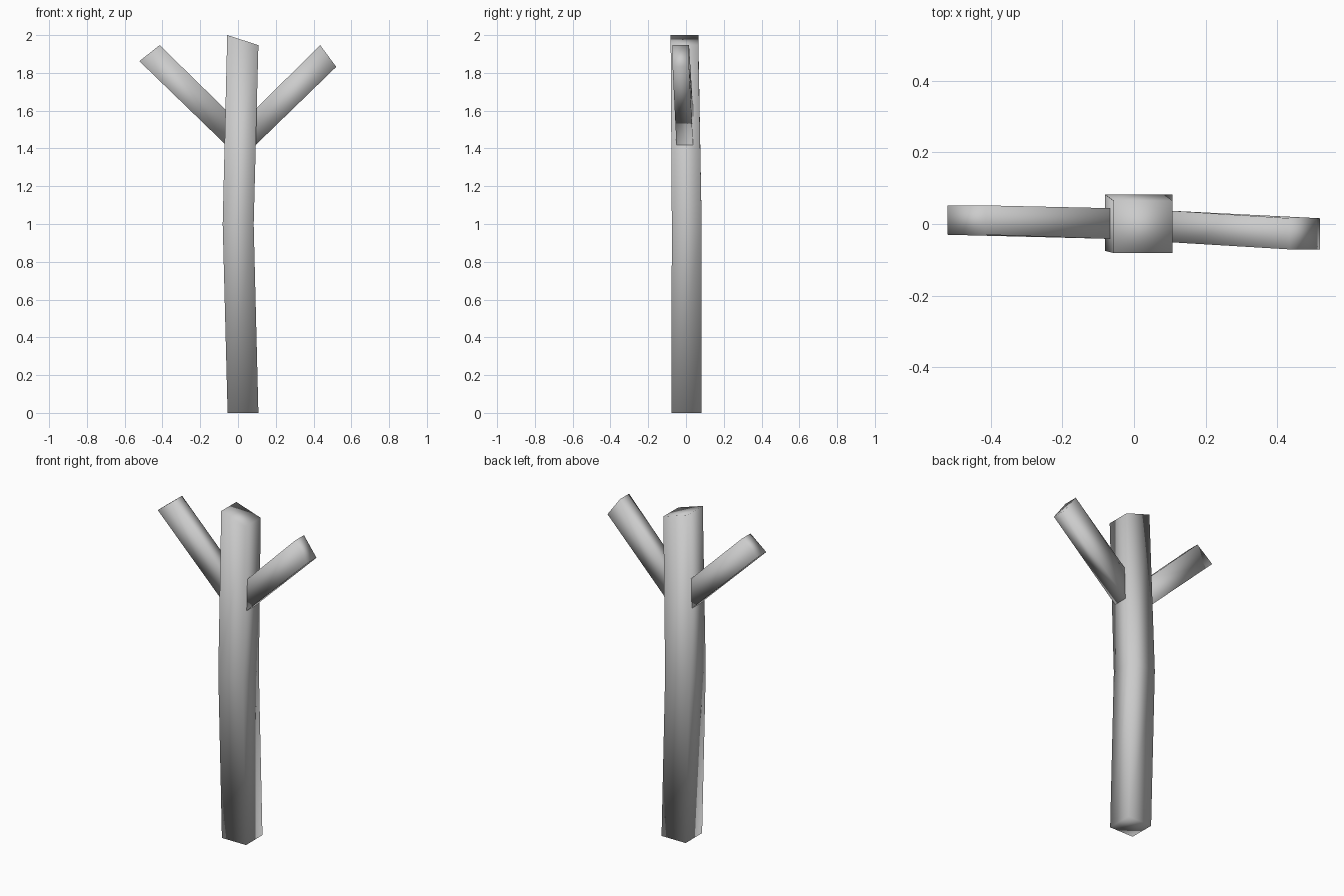
import bpy, bmesh

if "Cube" in bpy.data.objects:
    bpy.data.objects.remove(bpy.data.objects["Cube"])


def loft(name, rings):
    """Skin a list of four-point rings into a closed, smooth-shaded beam."""
    bm = bmesh.new()
    loops = [[bm.verts.new(p) for p in ring] for ring in rings]
    for a, b in zip(loops, loops[1:]):
        for i in range(4):
            j = (i + 1) % 4
            bm.faces.new((a[i], a[j], b[j], b[i]))
    bm.faces.new(loops[0])
    bm.faces.new(loops[-1])
    bmesh.ops.recalc_face_normals(bm, faces=bm.faces)
    mesh = bpy.data.meshes.new(name)
    bm.to_mesh(mesh)
    bm.free()
    for p in mesh.polygons:
        p.use_smooth = True
    obj = bpy.data.objects.new(name, mesh)
    bpy.context.collection.objects.link(obj)
    return obj


def ring(a, b, y0, y1):
    """Rectangle from two (x, z) points spread between two y values."""
    return [(a[0], y0, a[1]), (b[0], y0, b[1]), (b[0], y1, b[1]), (a[0], y1, a[1])]


# Trunk: square post, bent at mid height, with a slanted top
loft("trunk", [
    ring((-0.055, 0), (0.108, 0), -0.077, 0.082),
    ring((-0.081, 1), (0.083, 1), -0.075, 0.083),
    ring((-0.057, 2), (0.108, 1.947), -0.081, 0.065),
])

# Branches: flat beams rising from just inside the trunk sides
loft("left_branch", [
    ring((-0.055, 1.41), (-0.055, 1.595), -0.042, 0.044),
    ring((-0.522, 1.862), (-0.415, 1.947), -0.03, 0.052),
])
loft("right_branch", [
    ring((0.085, 1.41), (0.085, 1.60), -0.05, 0.038),
    ring((0.52, 1.832), (0.435, 1.947), -0.071, 0.016),
])
